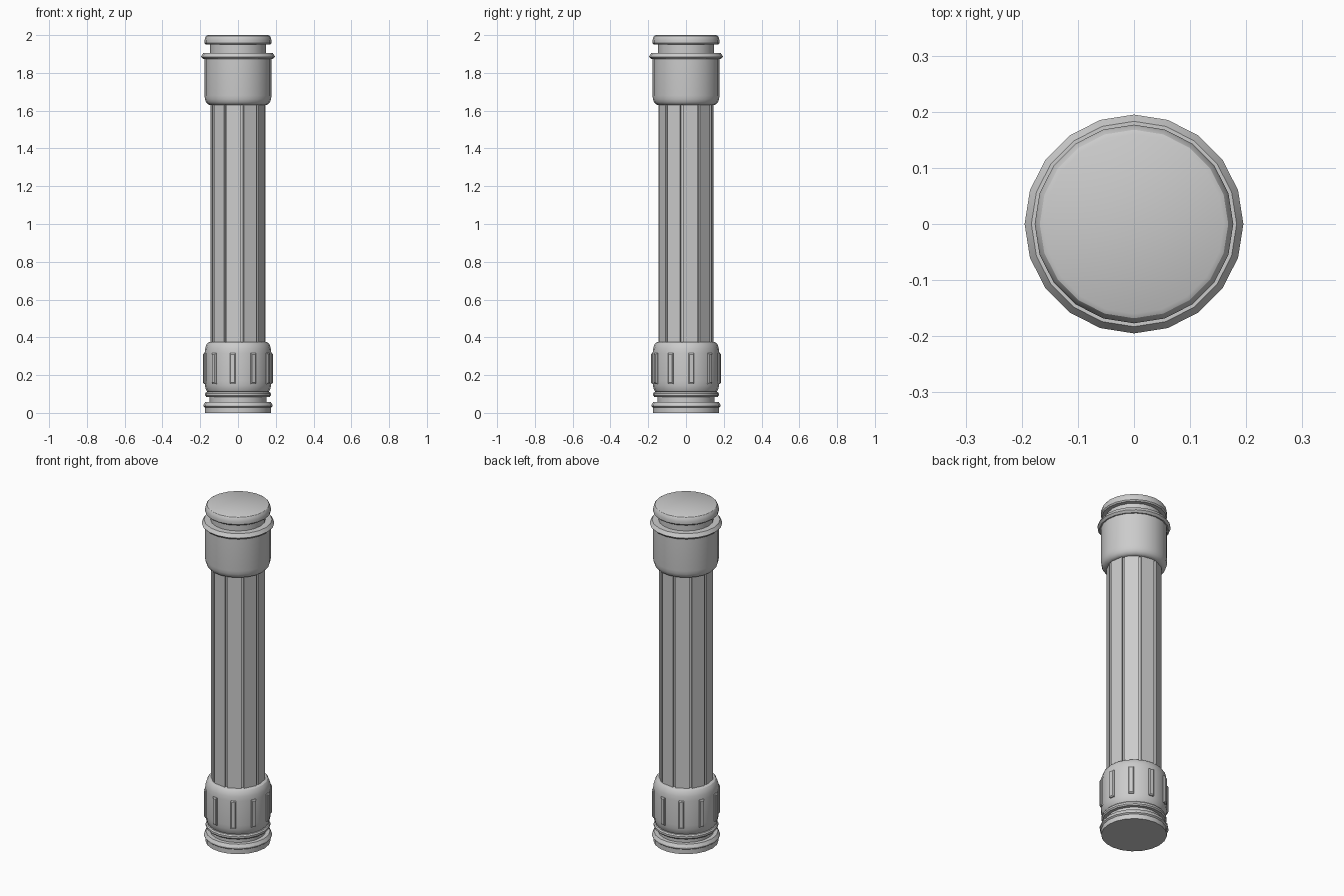
import bpy, bmesh
from math import sin, cos, radians
from mathutils import Matrix

if "Cube" in bpy.data.objects:
    bpy.data.objects.remove(bpy.data.objects["Cube"])

SIDES = 20


def finish(name, bm):
    bmesh.ops.recalc_face_normals(bm, faces=bm.faces[:])
    me = bpy.data.meshes.new(name)
    bm.to_mesh(me)
    bm.free()
    ob = bpy.data.objects.new(name, me)
    bpy.context.collection.objects.link(ob)
    bpy.ops.object.select_all(action='DESELECT')
    bpy.context.view_layer.objects.active = ob
    ob.select_set(True)
    bpy.ops.object.shade_smooth_by_angle(angle=radians(30))
    return ob


def loft(name, rings):
    """Skin a list of equal-length point rings and cap both ends."""
    bm = bmesh.new()
    loops = [[bm.verts.new(p) for p in ring] for ring in rings]
    n = len(loops[0])
    for a, b in zip(loops, loops[1:]):
        for i in range(n):
            j = (i + 1) % n
            bm.faces.new((a[i], a[j], b[j], b[i]))
    bm.faces.new(loops[0])
    bm.faces.new(loops[-1])
    return finish(name, bm)


def lathe(name, profile):
    angles = [radians(360 * i / SIDES) for i in range(SIDES)]
    return loft(name, [[(r * cos(a), r * sin(a), z) for a in angles]
                       for r, z in profile])


# Foot with flared rim, neck and ring
lathe("base_foot", [(0.175, 0), (0.175, 0.028), (0.183, 0.034), (0.183, 0.042),
                    (0.173, 0.058), (0.150, 0.058), (0.150, 0.085),
                    (0.168, 0.085), (0.174, 0.092), (0.174, 0.103),
                    (0.168, 0.110), (0.155, 0.112)])

# Rounded lower collar
lathe("lower_collar", [(0.155, 0.108), (0.163, 0.112), (0.170, 0.124),
                       (0.175, 0.145), (0.177, 0.17), (0.177, 0.315),
                       (0.174, 0.340), (0.168, 0.360), (0.160, 0.371),
                       (0.148, 0.376), (0.135, 0.376)])

# Raised grip ribs around the lower collar
bm = bmesh.new()
for k in range(10):
    rot = Matrix.Rotation(radians(9 + 36 * k), 4, 'Z')
    outline = []
    for x, hw, hz in ((0.165, 0.0145, 0.081), (0.180, 0.0145, 0.081),
                      (0.185, 0.010, 0.075)):
        outline.append([bm.verts.new(rot @ Matrix.Translation((x, 0, 0.235))
                        @ Matrix.Diagonal((1, hw, hz, 1))
                        @ Matrix.Translation((0, s, t)).to_translation())
                        for s, t in ((-1, -1), (1, -1), (1, 1), (-1, 1))])
    for a, b in zip(outline, outline[1:]):
        for i in range(4):
            j = (i + 1) % 4
            bm.faces.new((a[i], a[j], b[j], b[i]))
    bm.faces.new(outline[0])
    bm.faces.new(outline[-1])
finish("grip_ribs", bm)

# Ten-panel shaft with narrow grooves between the panels
section = []
for k in range(10):
    c = 9 + 36 * k
    section += [(0.147, c - 15), (0.147, c + 15), (0.136, c + 15.5), (0.136, c + 20.5)]
loft("shaft", [[(r * cos(radians(a)), r * sin(radians(a)), z) for r, a in section]
               for z in (0.36, 1.65)])

# Upper collar with projecting flange
lathe("upper_collar", [(0.135, 1.630), (0.150, 1.630), (0.161, 1.635),
                       (0.170, 1.646), (0.175, 1.661), (0.177, 1.68),
                       (0.177, 1.873), (0.184, 1.873), (0.195, 1.884),
                       (0.195, 1.888), (0.183, 1.906), (0.145, 1.906)])

# Neck and rounded cap
lathe("top_cap", [(0.148, 1.90), (0.148, 1.950), (0.171, 1.950), (0.177, 1.957),
                  (0.177, 1.972), (0.174, 1.986), (0.168, 1.996), (0.160, 2.0)])
